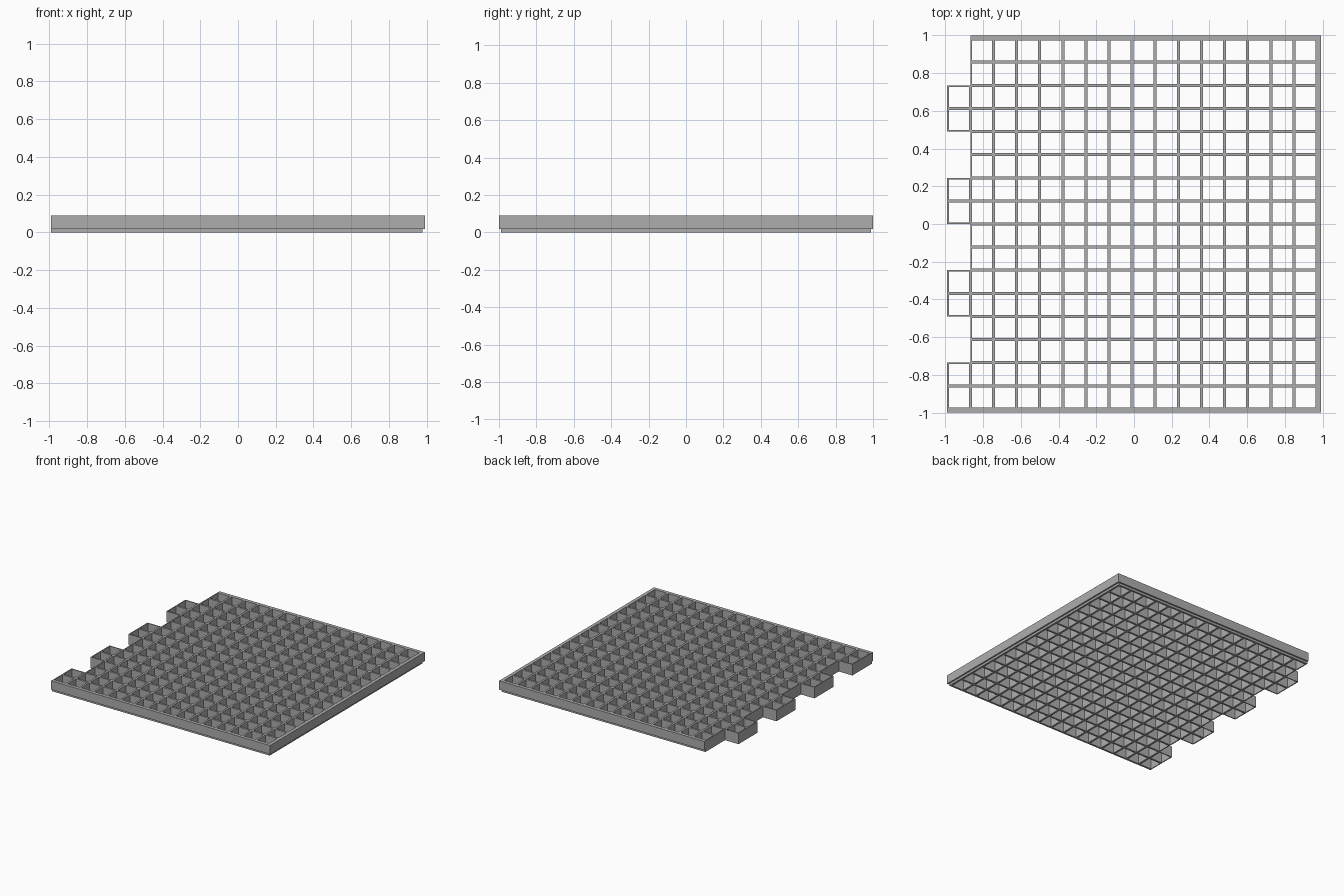
import bpy
import bmesh

cube = bpy.data.objects.get("Cube")
if cube:
    bpy.data.objects.remove(cube, do_unlink=True)

PITCH, HALF = 0.1225, 0.008      # bar spacing and half thickness
CELLS = 16
LEFT, HEIGHT, LIP = -0.99, 0.09, 0.018
RIM = 0.012                      # overhang of the rim

mat = bpy.data.materials.new("grey")
mat.use_nodes = True
GREY = (0.42, 0.42, 0.42, 1)
mat.diffuse_color = GREY
mat.node_tree.nodes["Principled BSDF"].inputs["Base Color"].default_value = GREY


def extrude_plan(name, polygons, bottom, top):
    """Extrude a flat plan, made of polygons, into a solid object."""
    bm = bmesh.new()
    for poly in polygons:
        bm.faces.new([bm.verts.new((x, y, bottom)) for x, y in poly])
    bmesh.ops.remove_doubles(bm, verts=bm.verts, dist=0.0001)
    result = bmesh.ops.extrude_face_region(
        bm, geom=bm.faces[:], use_keep_orig=True)
    verts = [v for v in result["geom"] if isinstance(v, bmesh.types.BMVert)]
    bmesh.ops.translate(bm, verts=verts, vec=(0, 0, top - bottom))
    bmesh.ops.recalc_face_normals(bm, faces=bm.faces)
    mesh = bpy.data.meshes.new(name)
    bm.to_mesh(mesh)
    bm.free()
    mesh.materials.append(mat)
    obj = bpy.data.objects.new(name, mesh)
    bpy.context.collection.objects.link(obj)
    return obj


def bar_lines(start):
    """Edges and centre lines of all the bars along one axis."""
    return [start + i * PITCH + d for i in range(CELLS + 1) for d in (-HALF, 0, HALF)]


def is_tooth(row):
    """Tooth rows come in pairs, starting at the front."""
    return row % 4 < 2


def inside(x, y):
    """True inside the outline with its toothed left edge."""
    row = min(max(int((y + CELLS / 2 * PITCH) // PITCH), 0), CELLS - 1)
    return x > (LEFT if is_tooth(row) else LEFT + PITCH)


# Grating: every narrow strip is a bar, clipped by the toothed outline
xs, ys = bar_lines(LEFT), bar_lines(-CELLS / 2 * PITCH)
plan = []
for i, (x0, x1) in enumerate(zip(xs, xs[1:])):
    for j, (y0, y1) in enumerate(zip(ys, ys[1:])):
        is_bar = i % 3 != 2 or j % 3 != 2
        if is_bar and inside((x0 + x1) / 2, (y0 + y1) / 2):
            plan.append([(x0, y0), (x1, y0), (x1, y1), (x0, y1)])
extrude_plan("grating", plan, 0, HEIGHT)

# Raised rim around the front, right and back sides
right, back = xs[-1], ys[-1]
start = LEFT + PITCH
rim = [(LEFT, -back), (LEFT, -back - RIM), (right + RIM, -back - RIM),
       (right + RIM, back + RIM), (start, back + RIM), (start, back),
       (right, back), (right, -back)]
extrude_plan("rim", [rim], LIP, HEIGHT)
